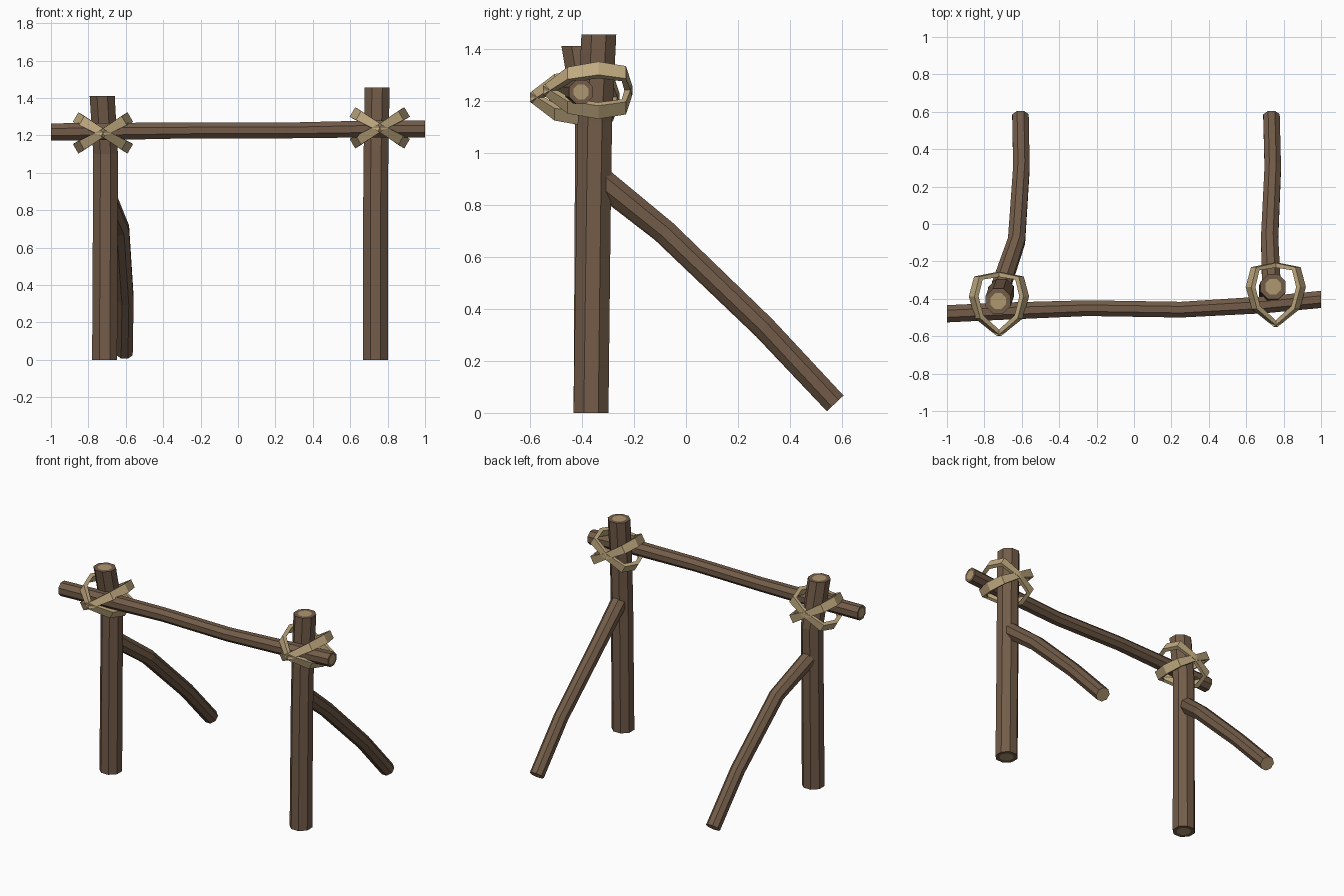
import bpy, bmesh, math
from mathutils import Vector

if "Cube" in bpy.data.objects:
    bpy.data.objects.remove(bpy.data.objects["Cube"])


def material(name, rgb):
    m = bpy.data.materials.new(name)
    m.diffuse_color = (*rgb, 1)
    m.use_nodes = True
    m.node_tree.nodes["Principled BSDF"].inputs["Base Color"].default_value = m.diffuse_color
    return m


bark = material("bark", (0.171, 0.107, 0.066))
cut_wood = material("cut wood", (0.43, 0.31, 0.165))
rope = material("rope", (0.53, 0.40, 0.215))


def finish(bm, name, mats):
    bmesh.ops.recalc_face_normals(bm, faces=bm.faces)
    me = bpy.data.meshes.new(name)
    bm.to_mesh(me)
    bm.free()
    for m in mats:
        me.materials.append(m)
    ob = bpy.data.objects.new(name, me)
    bpy.context.collection.objects.link(ob)
    return ob


def log(name, path, axis=None, ring=0.4, sides=8):
    """Octagonal log along (x, y, z, radius) points; cut ends inset by `ring`."""
    bm = bmesh.new()
    pts = [Vector(p[:3]) for p in path]
    rows = []
    for i, p in enumerate(pts):
        d = axis or (pts[min(i + 1, len(pts) - 1)] - pts[max(i - 1, 0)]).normalized()
        d = Vector(d)
        u = Vector((0, 1, 0)) if abs(d.x) > 0.9 else Vector((1, 0, 0))
        u = (u - d * u.dot(d)).normalized()
        v = d.cross(u)
        r = path[i][3] / math.cos(math.pi / sides)
        rows.append([bm.verts.new(p + r * (u * math.cos(a) + v * math.sin(a)))
                     for a in (math.tau * (k + 0.5) / sides for k in range(sides))])
    for a, b in zip(rows, rows[1:]):
        for k in range(sides):
            j = (k + 1) % sides
            bm.faces.new((a[k], a[j], b[j], b[k]))
    caps = [bm.faces.new(rows[0]), bm.faces.new(rows[-1])]
    bmesh.ops.recalc_face_normals(bm, faces=bm.faces)
    if ring:
        for c in caps:
            bmesh.ops.inset_individual(bm, faces=[c], thickness=path[0][3] * ring)
    for c in caps:
        c.material_index = 1
    return finish(bm, name, [bark, cut_wood])


def lashing(name, centre, slope):
    """Tilted faceted band wrapped round the post and the rail."""
    half = [(0, -0.2), (0.105, -0.11), (0.135, 0.0), (0.11, 0.098), (0, 0.118)]
    loop = half + [(-x, y) for x, y in half[-2:0:-1]]
    bm = bmesh.new()
    n = Vector((-slope, 0, 1)).normalized()
    rows = []
    for x, y in loop:
        p = Vector((x, y, slope * x))
        out = Vector((x, y, slope * x)).normalized() * 0.013
        w = n * (0.02 + 0.07 * abs(x))
        rows.append([bm.verts.new(Vector(centre) + p + s * out + t * w)
                     for s, t in ((1, 1), (1, -1), (-1, -1), (-1, 1))])
    for i, a in enumerate(rows):
        b = rows[(i + 1) % len(rows)]
        for k in range(4):
            j = (k + 1) % 4
            bm.faces.new((a[k], a[j], b[j], b[k]))
    return finish(bm, name, [rope])


# Upright posts
Z, X = (0, 0, 1), (1, 0, 0)
log("left_post", [(-0.713, -0.365, 0, 0.067), (-0.708, -0.36, 1.1, 0.066),
                  (-0.726, -0.412, 1.41, 0.067)], Z)
log("right_post", [(0.735, -0.365, 0, 0.067), (0.735, -0.355, 0.8, 0.066),
                   (0.738, -0.35, 1.12, 0.066), (0.744, -0.335, 1.455, 0.067)], Z)

# Crooked top rail
log("top_rail", [(-1, -0.48, 1.218, 0.046), (-0.7, -0.466, 1.221, 0.046),
                 (-0.25, -0.45, 1.226, 0.042), (0.25, -0.458, 1.226, 0.042),
                 (0.7, -0.432, 1.234, 0.045), (1, -0.403, 1.234, 0.046)], X)

# Slanted braces behind the posts
log("left_brace", [(-0.71, -0.33, 0.89, 0.05), (-0.628, -0.09, 0.70, 0.046),
                   (-0.602, 0.3, 0.325, 0.044), (-0.607, 0.573, 0.037, 0.044)], ring=0)
log("right_brace", [(0.735, -0.34, 0.905, 0.05), (0.725, -0.08, 0.695, 0.046),
                    (0.742, 0.3, 0.33, 0.044), (0.735, 0.573, 0.037, 0.044)], ring=0)

# Crossed rope lashings
for side, c in (("left", (-0.722, -0.387, 1.213)), ("right", (0.758, -0.337, 1.24))):
    lashing(side + "_lashing_rising", c, 0.58)
    lashing(side + "_lashing_falling", c, -0.58)
